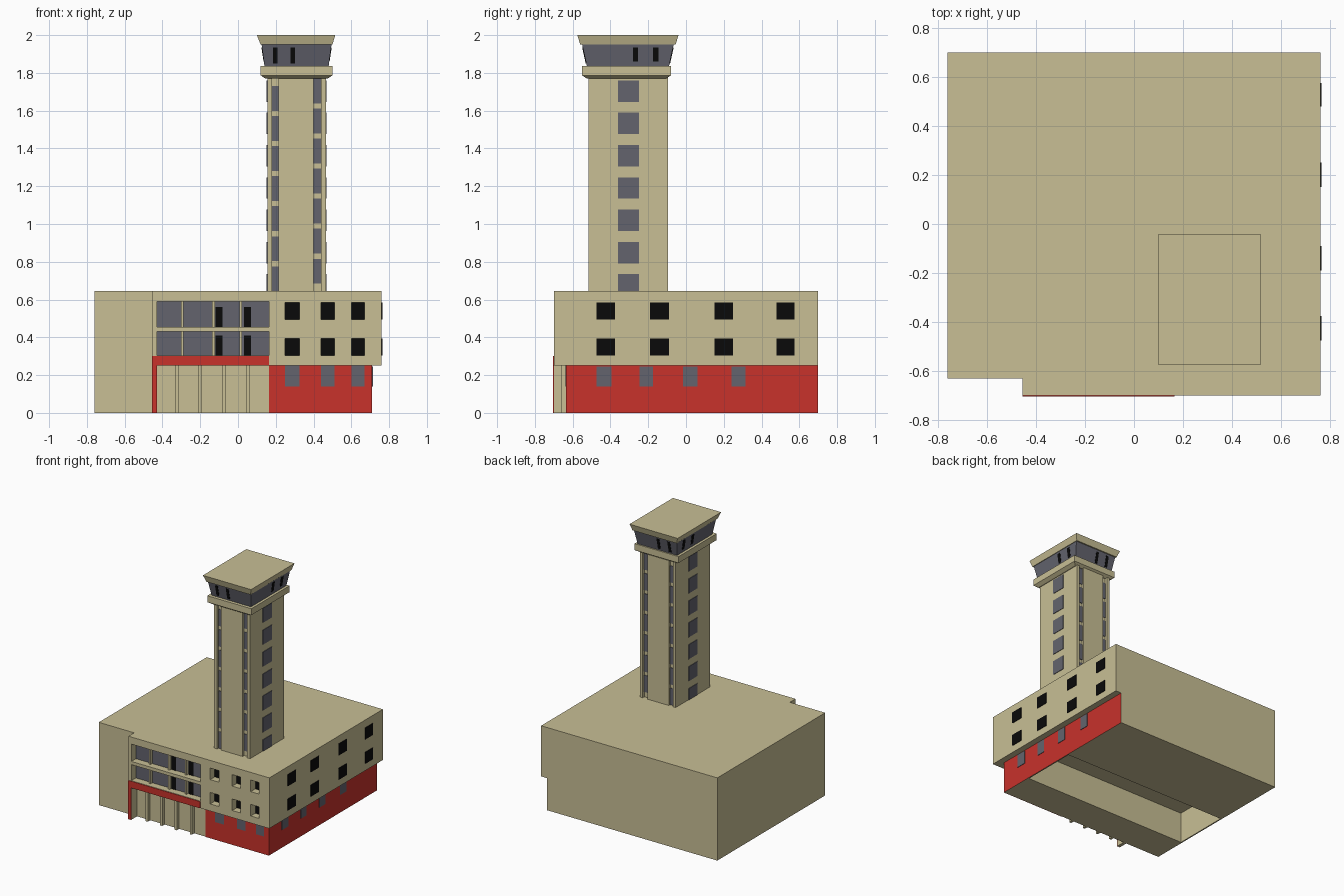
import bpy, bmesh

cube = bpy.data.objects.get("Cube")
if cube:
    bpy.data.objects.remove(cube, do_unlink=True)


def material(name, rgb):
    m = bpy.data.materials.new(name)
    m.use_nodes = True
    m.diffuse_color = (*rgb, 1)
    m.node_tree.nodes["Principled BSDF"].inputs["Base Color"].default_value = (*rgb, 1)
    return m


BEIGE = material("beige wall", (0.58, 0.52, 0.30))
RED = material("red cladding", (0.58, 0.032, 0.024))
GLASS = material("grey glass", (0.125, 0.127, 0.155))
BLACK = material("black glass", (0.003, 0.003, 0.003))


def finish(name, bm, *mats):
    bmesh.ops.recalc_face_normals(bm, faces=bm.faces)
    me = bpy.data.meshes.new(name)
    bm.to_mesh(me)
    bm.free()
    for m in mats:
        me.materials.append(m)
    ob = bpy.data.objects.new(name, me)
    bpy.context.collection.objects.link(ob)
    return ob


def add_frustum(bm, low, z0, high, z1):
    """Solid between two rectangles given as (x0, x1, y0, y1)."""
    rings = []
    for (x0, x1, y0, y1), z in ((low, z0), (high, z1)):
        corners = ((x0, y0), (x1, y0), (x1, y1), (x0, y1))
        rings.append([bm.verts.new((x, y, z)) for x, y in corners])
    a, b = rings
    bm.faces.new(a[::-1])
    bm.faces.new(b)
    for i in range(4):
        j = (i + 1) % 4
        bm.faces.new((a[i], a[j], b[j], b[i]))


def boxes(name, mat, *items):
    """One object from boxes given as (x0, x1, y0, y1, z0, z1)."""
    bm = bmesh.new()
    for b in items:
        add_frustum(bm, b[:4], b[4], b[:4], b[5])
    return finish(name, bm, mat)


def frustum(name, mat, low, z0, high, z1):
    bm = bmesh.new()
    add_frustum(bm, low, z0, high, z1)
    return finish(name, bm, mat)


def cut(ob, *items):
    """Cut boxes out of an object and bake the result."""
    cutter = boxes("cutter", BEIGE, *items)
    cutter.hide_render = True
    mod = ob.modifiers.new("cut", 'BOOLEAN')
    mod.operation, mod.solver, mod.object = 'DIFFERENCE', 'EXACT', cutter
    dg = bpy.context.evaluated_depsgraph_get()
    me = bpy.data.meshes.new_from_object(ob.evaluated_get(dg))
    ob.modifiers.clear()
    ob.data = me
    bpy.data.objects.remove(cutter, do_unlink=True)


# Levels and planes shared by the parts
FLOOR, ROOF = 0.25, 0.645
FRONT, WALL, BACK = -0.70, -0.63, 0.70
LEFT, RIGHT, STEP = 0.76, -0.76, -0.455
BASE = 0.71
DOOR0, DOOR1 = -0.43, 0.165
T = 0.004

# Lower storey, hollow in the middle, with red cladding on its left side
lower = boxes("lower_storey", BEIGE, (RIGHT, BASE, WALL, BACK, 0, FLOOR))
cut(lower, (RIGHT + 0.01, BASE - 0.01, -0.36, 0.09, -0.1, FLOOR - 0.005))
lower.data.materials.append(RED)
for p in lower.data.polygons:
    if p.normal.x > 0.9 and p.center.x > BASE - 0.005:
        p.material_index = 1
boxes("red_front_cladding", RED, (DOOR1, BASE, WALL - T, WALL, 0, FLOOR))

# Upper storeys: stepped outline, overhanging the front and the left side
bm = bmesh.new()
outline = [(RIGHT, WALL), (STEP, WALL), (STEP, FRONT), (LEFT, FRONT), (LEFT, BACK), (RIGHT, BACK)]
face = bm.faces.new([bm.verts.new((x, y, FLOOR)) for x, y in outline])
up = bmesh.ops.extrude_face_region(bm, geom=[face])["geom"]
bmesh.ops.translate(bm, vec=(0, 0, ROOF - FLOOR), verts=[v for v in up if isinstance(v, bmesh.types.BMVert)])
upper = finish("upper_storeys", bm, BEIGE)

# Recessed ribbon windows and square windows on the front
ribbons = [(0.305, 0.43), (0.455, 0.59)]
rows = [(0.305, 0.395), (0.495, 0.585)]
front_x = [(0.25, 0.325), (0.44, 0.51), (0.60, 0.67)]
IN = -0.64
openings = [(DOOR0, DOOR1, FRONT - 0.1, IN, a, b) for a, b in ribbons]
openings += [(x0, x1, FRONT - 0.1, IN, a, b) for x0, x1 in front_x for a, b in rows]
cut(upper, *openings)
boxes("ribbon_glass", GLASS, *[(DOOR0, DOOR1, IN - T, IN, a, b) for a, b in ribbons])
boxes("ribbon_mullions", BEIGE,
      *[(x - 0.007, x + 0.007, IN - 0.025, IN, a, b) for x in (-0.295, -0.13, 0.015) for a, b in ribbons])
boxes("ribbon_dark_panes", BLACK,
      *[(x - 0.018, x + 0.018, IN - 2 * T, IN - T, a, a + 0.105) for x in (-0.1, 0.05) for a, b in ribbons])
boxes("front_windows", BLACK, *[(x0, x1, IN - T, IN, a, b) for x0, x1 in front_x for a, b in rows])

# Left side windows
side_y = [(-0.475, -0.375), (-0.19, -0.09), (0.15, 0.25), (0.48, 0.575)]
boxes("side_windows", BLACK, *[(LEFT, LEFT + T, y0, y1, a, b) for y0, y1 in side_y for a, b in rows])

# Grey windows in the red cladding
boxes("lower_front_windows", GLASS,
      *[(x0, x1, WALL - 2 * T, WALL - T, 0.14, FLOOR) for x0, x1 in front_x])
low_y = [(-0.475, -0.395), (-0.245, -0.175), (-0.015, 0.06), (0.24, 0.315)]
boxes("lower_side_windows", GLASS, *[(BASE, BASE + T, y0, y1, 0.14, FLOOR - 0.005) for y0, y1 in low_y])

# Entrance: side pier, red frame and door posts
boxes("entrance_pier", BEIGE, (STEP, DOOR0, FRONT, WALL, 0, FLOOR))
boxes("entrance_red_frame", RED,
      (STEP, DOOR0, FRONT - T, FRONT, 0, FLOOR),
      (STEP, DOOR1, FRONT - T, FRONT, FLOOR, 0.302))
boxes("entrance_posts", BEIGE,
      *[(x - 0.009, x + 0.009, WALL - 0.03, WALL, 0, FLOOR) for x in (-0.325, -0.2, -0.075, 0.055)])

# Tower shaft with recessed window strips at both ends of its front and back
TX0, TX1, TY0, TY1, TOP = 0.155, 0.465, -0.515, -0.095, 1.775
strips = [(0.18, 0.215), (0.40, 0.44)]
D = 0.02
shaft = boxes("tower_shaft", BEIGE, (TX0, TX1, TY0, TY1, ROOF, TOP))
cut(shaft, *[(x0, x1, y0, y1, ROOF - 0.1, TOP + 0.1) for x0, x1 in strips
             for y0, y1 in ((TY0 - 0.1, TY0 + D), (TY1 - D, TY1 + 0.1))])
panes = []
for (x0, x1), top in zip(strips, (1.73, 1.77)):
    for i in range(7):
        z = top - 0.159 * i
        for y in (TY0 + D - T, TY1 - D):
            panes.append((x0, x1, y, y + T, max(z - 0.131, ROOF), z))
boxes("tower_strip_windows", GLASS, *panes)

# Square windows on the tower sides
panes = []
for i in range(7):
    z = 1.76 - 0.171 * i
    for x in (TX0 - T, TX1):
        panes.append((x, x + T, -0.36, -0.25, max(z - 0.113, ROOF), z))
boxes("tower_side_windows", GLASS, *panes)

# Gallery, flared cab and roof
gallery = (0.12, 0.50, -0.55, -0.08)
frustum("gallery_underside", BEIGE, (0.145, 0.475, -0.525, -0.105), 1.77, gallery, 1.787)
frustum("gallery", BEIGE, gallery, 1.787, gallery, 1.837)
cab_low, cab_high = (0.14, 0.48, -0.525, -0.09), (0.125, 0.495, -0.55, -0.065)
CZ0, CZ1 = 1.837, 1.95
frustum("cab_glass", GLASS, cab_low, CZ0, cab_high, CZ1)
frustum("cab_roof", BEIGE, (0.12, 0.50, -0.56, -0.055), CZ1, (0.10, 0.515, -0.575, -0.04), 2.0)


def cab_rect(z):
    t = (z - CZ0) / (CZ1 - CZ0)
    x0, x1, y0, y1 = [a + (b - a) * t for a, b in zip(cab_low, cab_high)]
    return x0 - 0.003, x1 + 0.003, y0 - 0.003, y1 + 0.003


# Dark panes following the slope of the cab, showing on opposite walls
z0, z1 = 1.85, 1.935
low, high = cab_rect(z0), cab_rect(z1)
for x in (0.197, 0.29):
    s = (x - 0.011, x + 0.011)
    frustum("cab_dark_pane", BLACK, s + low[2:], z0, s + high[2:], z1)
for y in (-0.267, -0.16):
    s = (y - 0.014, y + 0.014)
    frustum("cab_dark_side_pane", BLACK, low[:2] + s, z0 + 0.01, high[:2] + s, z1)
